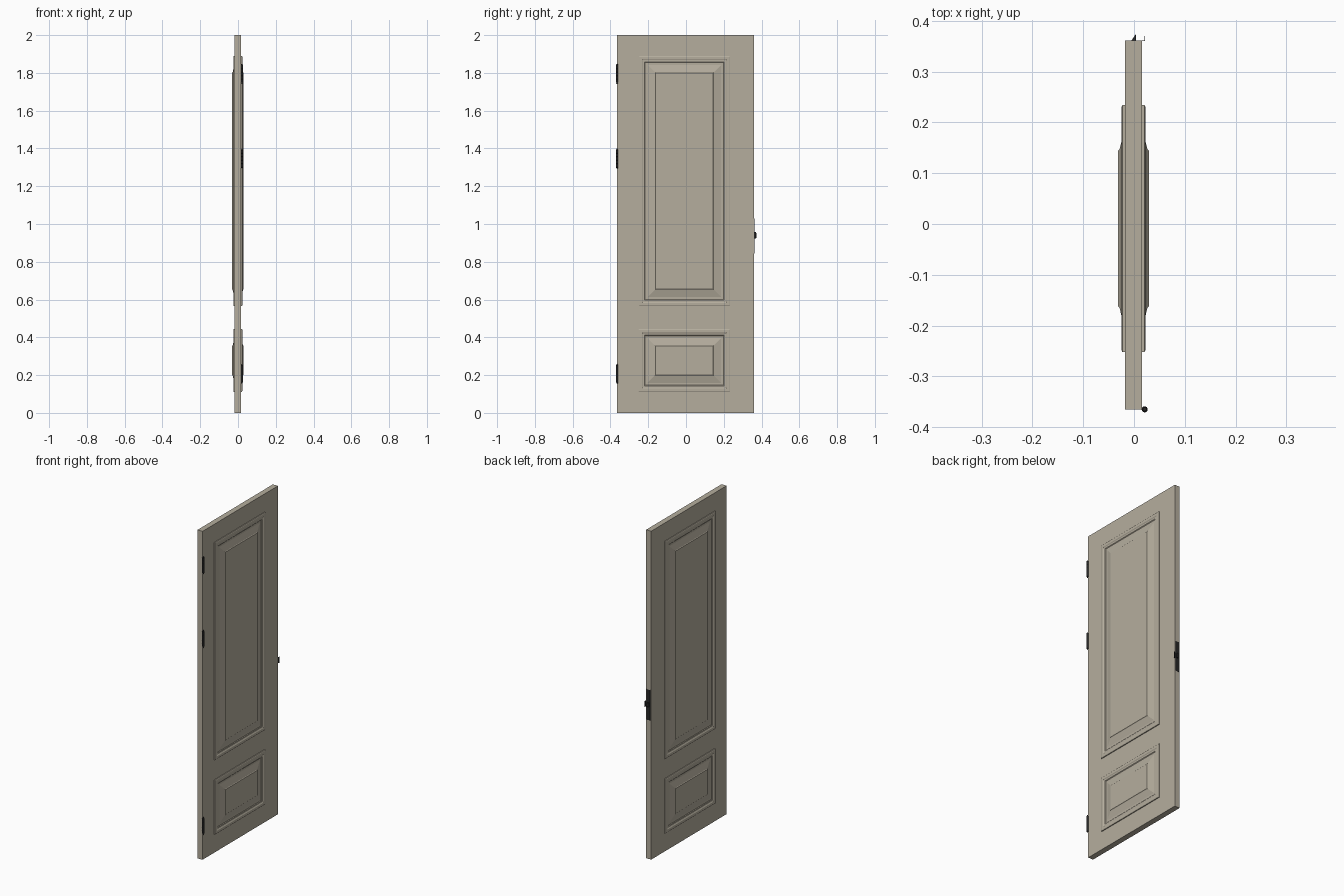
import bpy, bmesh, math

if "Cube" in bpy.data.objects:
    bpy.data.objects.remove(bpy.data.objects["Cube"])


def material(name, rgb):
    m = bpy.data.materials.new(name)
    m.diffuse_color = (*rgb, 1)
    m.use_nodes = True
    m.node_tree.nodes["Principled BSDF"].inputs["Base Color"].default_value = m.diffuse_color
    return m


PAINT = material("door_paint", (0.46, 0.42, 0.34))
METAL = material("black_metal", (0.02, 0.02, 0.02))
FACE, MID = 0.017, -0.001          # half thickness and centre plane of the slab


def finish(bm, name, mat):
    bmesh.ops.recalc_face_normals(bm, faces=bm.faces)
    me = bpy.data.meshes.new(name)
    bm.to_mesh(me)
    bm.free()
    me.materials.append(mat)
    ob = bpy.data.objects.new(name, me)
    bpy.context.collection.objects.link(ob)
    return ob


def box(name, x0, x1, y0, y1, z0, z1, mat):
    bm = bmesh.new()
    bmesh.ops.create_cube(bm, size=1)
    for v in bm.verts:
        v.co = (x1 if v.co.x > 0 else x0, y1 if v.co.y > 0 else y0, z1 if v.co.z > 0 else z0)
    return finish(bm, name, mat)


def prism(name, points, z0, z1, mat):
    bm = bmesh.new()
    f = bm.faces.new([bm.verts.new((x, y, z0)) for x, y in points])
    ext = bmesh.ops.extrude_face_region(bm, geom=[f])["geom"]
    for v in ext:
        if isinstance(v, bmesh.types.BMVert):
            v.co.z = z1
    return finish(bm, name, mat)


# moulding profile: (inset from outer edge, height above slab face)
PROFILE = [(0, -0.002), (0, 0.005), (0.005, 0.007), (0.018, 0.007), (0.023, 0.004),
           (0.032, 0.004), (0.036, 0.001), (0.048, 0.001), (0.087, 0.0105), (0.09, 0.0135)]


def raised_panel(name, side, y0, y1, z0, z1):
    bm = bmesh.new()
    rings = []
    for i, h in PROFILE:
        x = MID + side * (FACE + h)
        rings.append([bm.verts.new((x, y, z)) for y, z in
                      ((y0 + i, z0 + i), (y1 - i, z0 + i), (y1 - i, z1 - i), (y0 + i, z1 - i))])
    for a, b in zip(rings, rings[1:]):
        for k in range(4):
            n = (k + 1) % 4
            bm.faces.new((a[k], a[n], b[n], b[k]))
    bm.faces.new(rings[-1])
    bm.faces.new(rings[0][::-1])
    return finish(bm, name, PAINT)


def hinge(name, z0, z1):
    # barrel turned from a profile, with knuckle grooves and end finials
    prof = [(0.0, z0), (0.0035, z0), (0.0045, z0 + 0.004), (0.003, z0 + 0.006)]
    a, b, n = z0 + 0.006, z1 - 0.006, 5
    step = (b - a) / n
    for i in range(n):
        lo, hi = a + i * step, a + (i + 1) * step
        prof += [(0.006, lo + 0.0005), (0.006, hi - 0.0005), (0.005, hi)]
    prof += [(0.003, b), (0.0045, z1 - 0.004), (0.0035, z1), (0.0, z1)]
    bm = bmesh.new()
    vs = [bm.verts.new((0.021 + r, -0.365, z)) for r, z in prof]
    edges = [bm.edges.new(p) for p in zip(vs, vs[1:])]
    bmesh.ops.spin(bm, geom=vs + edges, cent=(0.021, -0.365, 0), axis=(0, 0, 1),
                   angle=math.tau, steps=16)
    bmesh.ops.remove_doubles(bm, verts=bm.verts, dist=1e-5)
    ob = finish(bm, name, METAL)
    bpy.ops.object.select_all(action='DESELECT')
    ob.select_set(True)
    bpy.context.view_layer.objects.active = ob
    bpy.ops.object.shade_smooth_by_angle(angle=math.radians(35))


# door slab
box("door_slab", MID - FACE, MID + FACE, -0.365, 0.361, 0, 2, PAINT)

# raised panels on both faces
for side, label in ((1, "right"), (-1, "left")):
    raised_panel("upper_panel_" + label, side, -0.252, 0.234, 0.565, 1.89)
    raised_panel("lower_panel_" + label, side, -0.252, 0.234, 0.111, 0.444)

# three hinges on the hinge edge
for label, z0 in (("bottom", 0.155), ("middle", 1.294), ("top", 1.742)):
    hinge("hinge_" + label, z0, z0 + 0.105)

# latch plate, bevelled bolt and strike lip on the opposite edge
box("latch_plate", -0.012, 0.012, 0.36, 0.3616, 0.845, 1.03, METAL)
prism("latch_bolt", [(-0.006, 0.36), (0.004, 0.36), (0.004, 0.373), (0.002, 0.372)],
      0.927, 0.953, METAL)
prism("strike_lip", [(0.008, 0.3605), (0.0205, 0.3605), (0.0215, 0.362), (0.0215, 0.37),
                     (0.0205, 0.37), (0.0205, 0.3625), (0.0198, 0.3615), (0.008, 0.3615)],
      0.922, 0.958, METAL)
